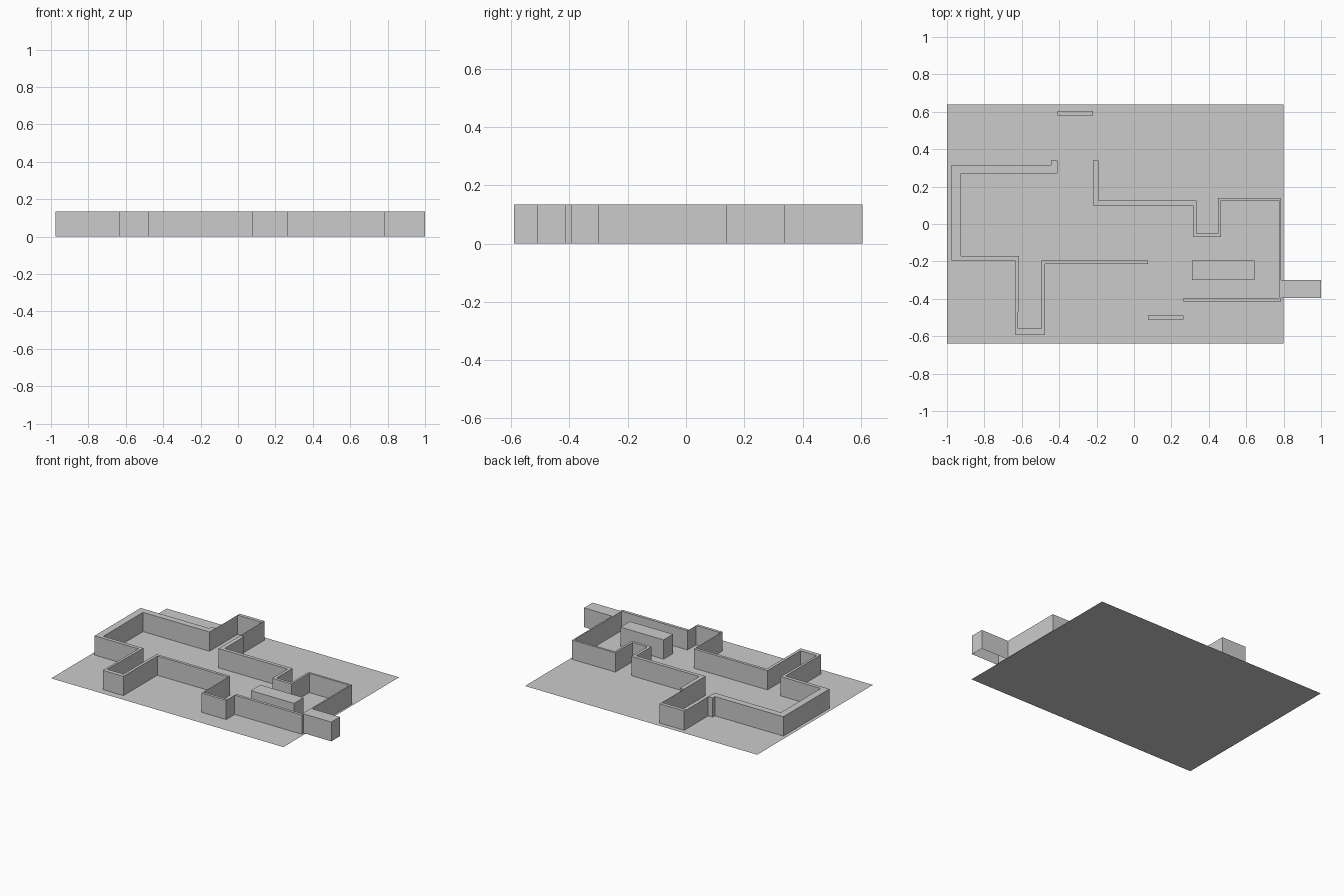
import bpy
import bmesh

if "Cube" in bpy.data.objects:
    bpy.data.objects.remove(bpy.data.objects["Cube"])

H = 0.135  # common wall height

grey = bpy.data.materials.new("plain_grey")
grey.diffuse_color = (0.6, 0.6, 0.6, 1)
grey.use_nodes = True
grey.node_tree.nodes["Principled BSDF"].inputs["Base Color"].default_value = grey.diffuse_color


def finish(name, bm):
    mesh = bpy.data.meshes.new(name)
    bm.to_mesh(mesh)
    bm.free()
    mesh.materials.append(grey)
    obj = bpy.data.objects.new(name, mesh)
    bpy.context.collection.objects.link(obj)


def extrude_plan(name, points):
    """Raise a plan outline to wall height, open where it meets the ground."""
    bm = bmesh.new()
    low = [bm.verts.new((x, y, 0)) for x, y in points]
    high = [bm.verts.new((x, y, H)) for x, y in points]
    n = len(points)
    for i in range(n):
        j = (i + 1) % n
        bm.faces.new((low[i], low[j], high[j], high[i]))
    bm.faces.new(high)
    bmesh.ops.recalc_face_normals(bm, faces=bm.faces)
    # keep the cap facing upwards
    if max(bm.faces, key=lambda f: f.calc_center_median().z).normal.z < 0:
        bmesh.ops.reverse_faces(bm, faces=bm.faces)
    finish(name, bm)


def block(name, x0, x1, y0, y1):
    extrude_plan(name, [(x0, y0), (x1, y0), (x1, y1), (x0, y1)])


def panel(name, points):
    """A single flat face."""
    bm = bmesh.new()
    bm.faces.new([bm.verts.new(p) for p in points])
    finish(name, bm)


def side_panel(name, x, y0, y1):
    panel(name, [(x, y0, 0), (x, y1, 0), (x, y1, H), (x, y0, H)])


# Ground sheet
panel("floor", [(-1, -0.64, 0), (0.8, -0.64, 0), (0.8, 0.64, 0), (-1, 0.64, 0)])

# Left run of wall, with its deep front recess
extrude_plan("left_wall", [
    (0.075, -0.195), (-0.495, -0.195), (-0.495, -0.56), (-0.62, -0.56),
    (-0.615, -0.17), (-0.925, -0.17), (-0.925, 0.27), (-0.41, 0.27),
    (-0.41, 0.34), (-0.445, 0.34), (-0.445, 0.315), (-0.975, 0.315),
    (-0.975, -0.195), (-0.635, -0.195), (-0.635, -0.59), (-0.475, -0.59),
    (-0.475, -0.215), (0.075, -0.215)])

# Right run of wall, with its small back niche
extrude_plan("right_wall", [
    (-0.22, 0.34), (-0.19, 0.34), (-0.19, 0.125), (0.335, 0.125),
    (0.335, -0.05), (0.45, -0.05), (0.45, 0.14), (0.785, 0.14),
    (0.785, -0.415), (0.265, -0.415), (0.265, -0.395), (0.775, -0.395),
    (0.775, 0.125), (0.465, 0.125), (0.465, -0.07), (0.315, -0.07),
    (0.315, 0.1), (-0.22, 0.1)])

# Bays at the back and front: end wall plus two thin sides
block("back_bay_end", -0.41, -0.22, 0.58, 0.605)
side_panel("back_bay_left_side", -0.41, 0.34, 0.58)
side_panel("back_bay_right_side", -0.22, 0.34, 0.58)
block("front_bay_end", 0.075, 0.265, -0.51, -0.49)
side_panel("front_bay_left_side", 0.075, -0.49, -0.215)
side_panel("front_bay_right_side", 0.265, -0.49, -0.415)

# Inner block and the block jutting out on the right
block("inner_block", 0.31, 0.645, -0.3, -0.195)
block("side_block", 0.785, 1.0, -0.395, -0.3)
